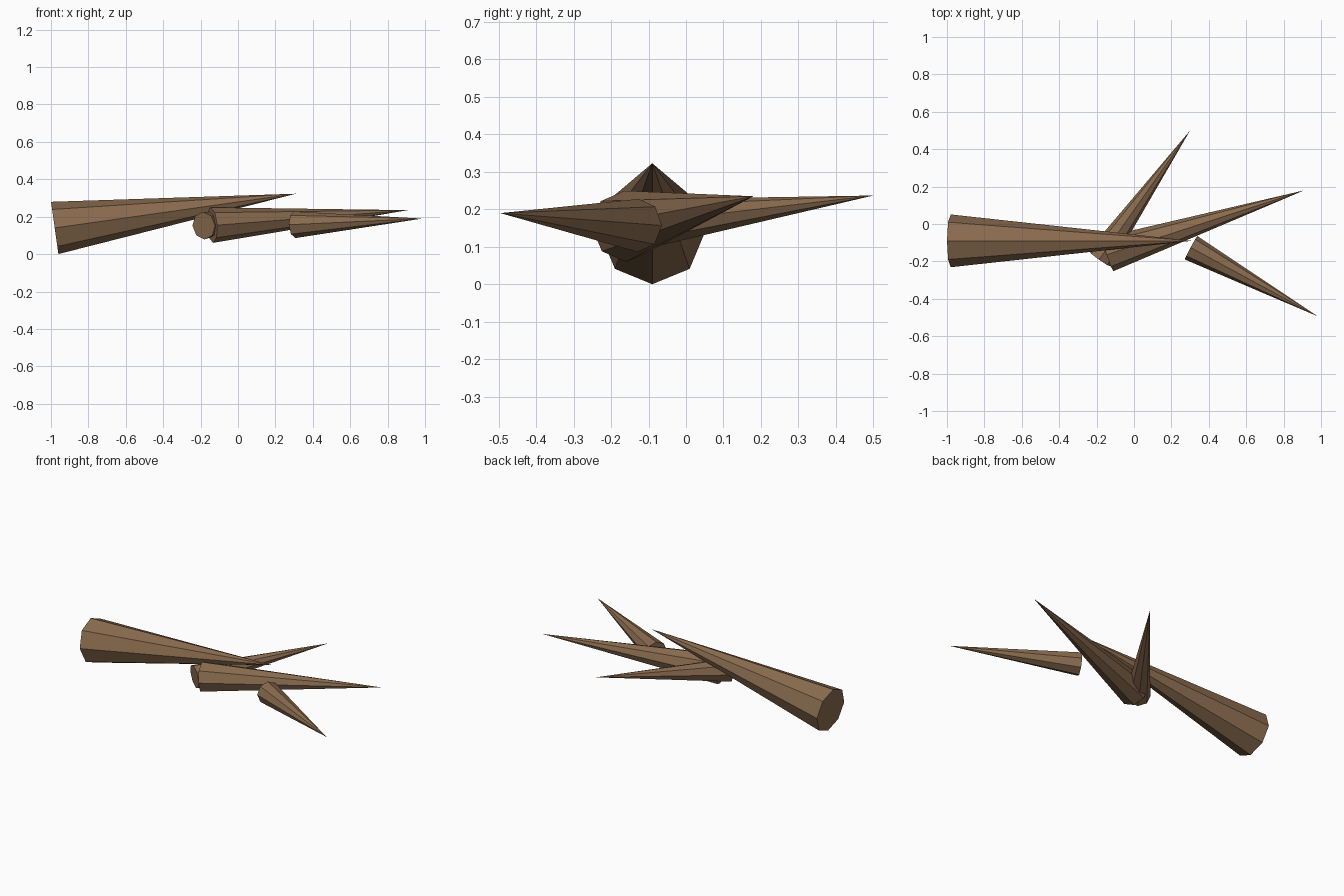
import bpy, bmesh, math
from mathutils import Vector

if "Cube" in bpy.data.objects:
    bpy.data.objects.remove(bpy.data.objects["Cube"])

SIDES = 8
wood = bpy.data.materials.new("brown_wood")
wood.diffuse_color = (0.25, 0.147, 0.077, 1.0)
wood.use_nodes = True
wood.node_tree.nodes["Principled BSDF"].inputs["Base Color"].default_value = wood.diffuse_color


def spike(name, base, tip, radius):
    """Flat-faced cone from a capped octagonal base to a sharp tip."""
    base, tip = Vector(base), Vector(tip)
    axis = (tip - base).normalized()
    side = axis.cross(Vector((0, 0, 1))).normalized()
    up = side.cross(axis)
    bm = bmesh.new()
    ring = []
    for i in range(SIDES):
        a = math.tau * i / SIDES
        ring.append(bm.verts.new(base + radius * (up * math.cos(a) + side * math.sin(a))))
    point = bm.verts.new(tip)
    bm.faces.new(ring)
    for i in range(SIDES):
        bm.faces.new((ring[i], ring[(i + 1) % SIDES], point))
    bmesh.ops.recalc_face_normals(bm, faces=bm.faces)
    mesh = bpy.data.meshes.new(name)
    bm.to_mesh(mesh)
    bm.free()
    mesh.materials.append(wood)
    obj = bpy.data.objects.new(name, mesh)
    bpy.context.collection.objects.link(obj)


# Thick main branch
spike("main_branch", (-0.98, -0.09, 0.14), (0.31, -0.09, 0.323), 0.141)
# Long side branch
spike("long_branch", (-0.14, -0.162, 0.155), (0.91, 0.18, 0.235), 0.095)
# Branch pointing backward
spike("back_branch", (-0.183, -0.185, 0.152), (0.30, 0.50, 0.237), 0.074)
# Detached branch pointing forward
spike("front_branch", (0.305, -0.127, 0.157), (0.985, -0.495, 0.19), 0.071)
